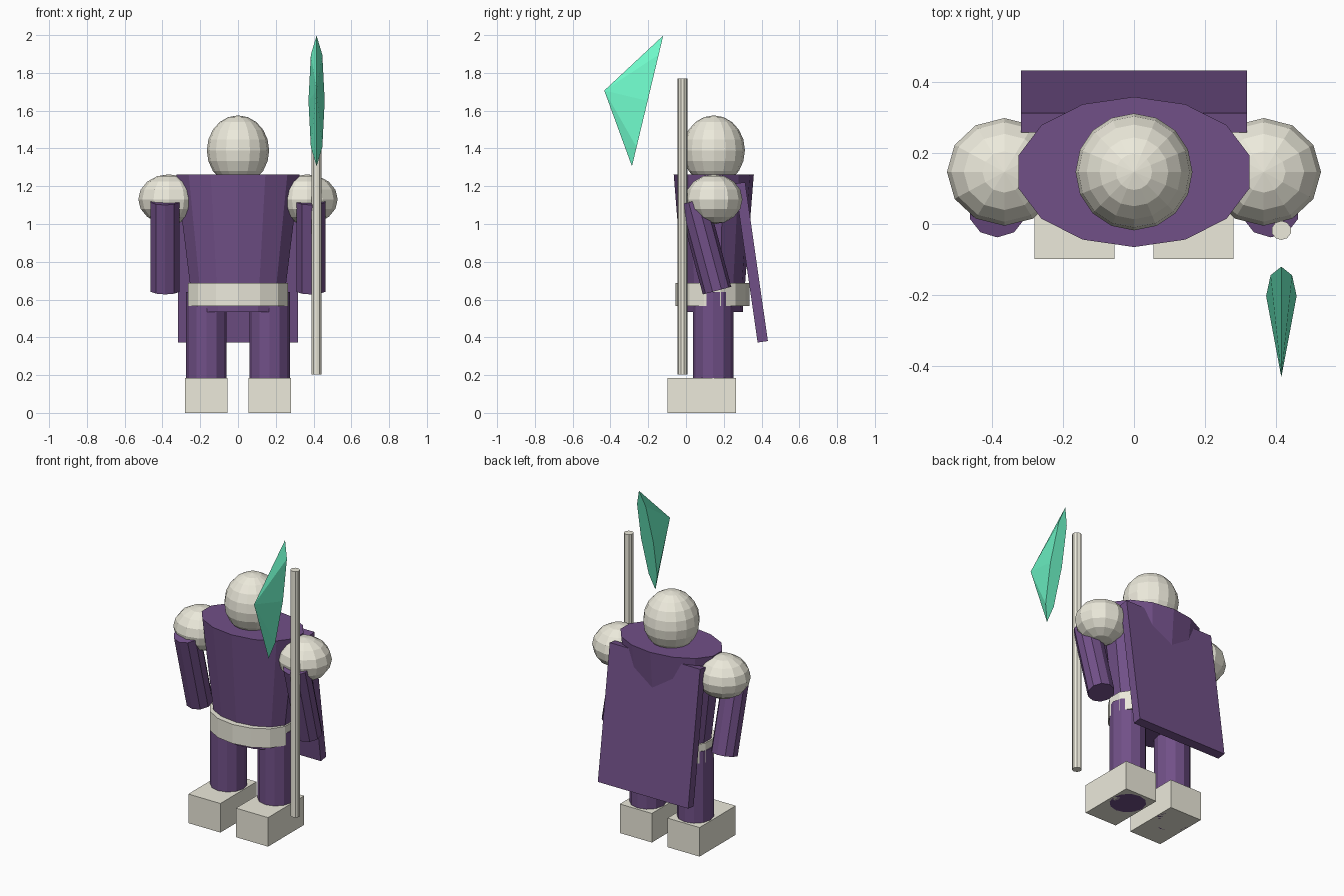
import bpy
from math import radians, atan2, pi

if "Cube" in bpy.data.objects:
    bpy.data.objects.remove(bpy.data.objects["Cube"])


def material(name, rgb):
    m = bpy.data.materials.new(name)
    m.diffuse_color = (*rgb, 1)
    m.use_nodes = True
    m.node_tree.nodes["Principled BSDF"].inputs["Base Color"].default_value = m.diffuse_color
    return m


purple = material("purple_cloth", (0.165, 0.08, 0.245))
green = material("green_blade", (0.16, 0.96, 0.60))
cream = material("cream_armour", (0.84, 0.82, 0.71))


def finish(name, scale, mat=cream):
    o = bpy.context.object
    o.name = name
    o.scale = scale
    o.data.materials.append(mat)
    return o


def ball(name, loc, size, segs, rings):
    bpy.ops.mesh.primitive_uv_sphere_add(segments=segs, ring_count=rings, radius=1, location=loc)
    return finish(name, size)


def box(name, loc, size, mat=cream, rot=(0, 0, 0)):
    bpy.ops.mesh.primitive_cube_add(size=1, location=loc, rotation=rot)
    return finish(name, size, mat)


def tube(name, loc, rx, ry, height, sides, mat=cream, rot=(0, 0, 0), taper=1):
    # taper = bottom radius relative to top radius
    bpy.ops.mesh.primitive_cone_add(vertices=sides, radius1=taper, radius2=1,
                                    depth=height, location=loc, rotation=rot)
    return finish(name, (rx, ry, 1), mat)


CY = 0.147  # body centre line

# Head, tapered torso and belt
ball("head", (0, CY, 1.39), (0.165, 0.165, 0.185), 16, 10)
tube("torso", (0, CY, 0.8985), 0.334, 0.212, 0.727, 14, purple, taper=0.725)
tube("belt", (0, 0.14, 0.626), 0.271, 0.195, 0.122, 14)

# Paired limbs
for side, s in (("left", -1), ("right", 1)):
    ball(side + "_shoulder", (s * 0.366, CY, 1.131), (0.162, 0.152, 0.132), 12, 8)
    tube(side + "_arm", (s * 0.386, 0.101, 0.884), 0.081, 0.078, 0.49, 10,
         purple, rot=(radians(15), 0, 0))
    tube(side + "_leg", (s * 0.167, 0.144, 0.32), 0.107, 0.107, 0.64, 12, purple)
    box(side + "_foot", (s * 0.168, 0.083, 0.0925), (0.226, 0.364, 0.185))

# Cape leaning away from the back
box("cape", (0, 0.346, 0.797), (0.637, 0.055, 0.85), purple, (radians(8.15), 0, 0))

# Staff with a flattened cone blade pointing forward
tube("staff", (0.416, -0.018, 0.9865), 0.028, 0.027, 1.567, 10)
tilt = pi / 2 - atan2(0.055, 0.23)
bpy.ops.mesh.primitive_cone_add(vertices=8, radius1=1, radius2=0, depth=0.236,
                                location=(0.416, -0.318, 1.679), rotation=(tilt, 0, 0))
finish("blade", (0.043, 0.356, 1), green)
